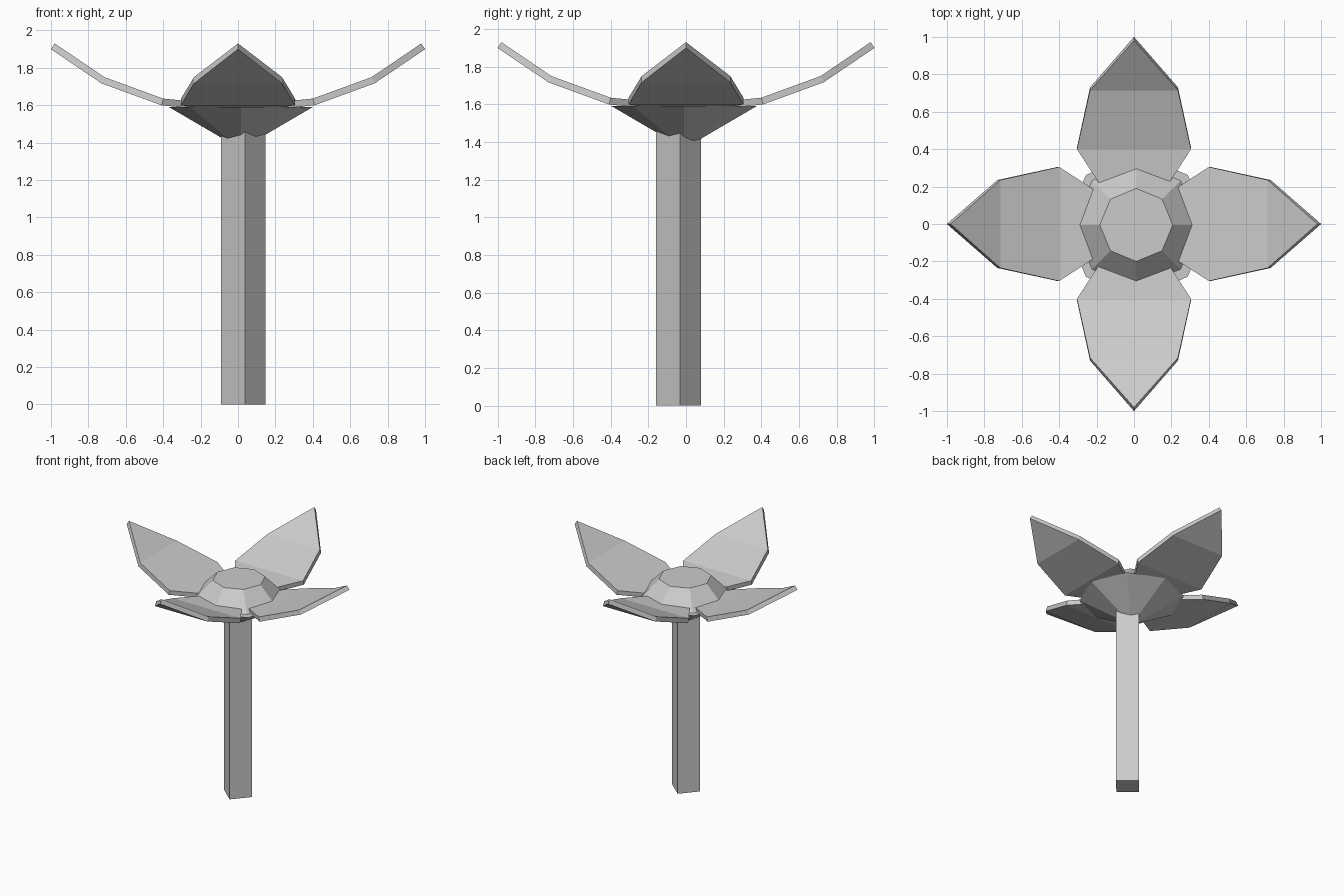
import bpy
import bmesh
import math
from mathutils import Matrix

cube = bpy.data.objects.get("Cube")
if cube:
    bpy.data.objects.remove(cube, do_unlink=True)

# One plain grey for the whole flower
GREY = (0.6, 0.6, 0.6, 1)
grey = bpy.data.materials.new("light_grey")
grey.use_nodes = True
grey.diffuse_color = GREY
grey.node_tree.nodes["Principled BSDF"].inputs["Base Color"].default_value = GREY


def add_object(name, bm):
    mesh = bpy.data.meshes.new(name)
    bm.to_mesh(mesh)
    bm.free()
    mesh.materials.append(grey)
    obj = bpy.data.objects.new(name, mesh)
    bpy.context.collection.objects.link(obj)
    return obj


def frustum(name, sides, r_low, r_high, z_low, z_high, centre, turn=0):
    """Faceted upright cone section between two heights."""
    bm = bmesh.new()
    place = Matrix.Translation((*centre, (z_low + z_high) / 2))
    bmesh.ops.create_cone(bm, cap_ends=True, segments=sides,
                          radius1=r_low, radius2=r_high, depth=z_high - z_low,
                          matrix=place @ Matrix.Rotation(turn, 4, "Z"))
    return add_object(name, bm)


# Square stem, slightly off centre and turned on its corner
frustum("stem", 4, 0.119, 0.119, 0, 1.5, (0.028, -0.04), math.radians(4))

# Cup under the petals and the dome in the middle
frustum("cup", 8, 0.0, 0.385, 1.365, 1.59, (0.015, -0.01))
frustum("flower_centre", 8, 0.34, 0.195, 1.585, 1.73, (0.012, -0.005))

# Petal outline: distance from the middle, half width, height of upper face
ROWS = [(0.1, 0.11, 1.605), (0.4, 0.305, 1.635), (0.715, 0.235, 1.75)]
TIP = (0.98, 0, 1.93)


def petal(name, angle):
    bm = bmesh.new()
    pairs = [[bm.verts.new((x, side * w, z)) for side in (-1, 1)] for x, w, z in ROWS]
    for (a, b), (c, d) in zip(pairs, pairs[1:]):
        bm.faces.new((a, c, d, b))
    bm.faces.new((pairs[-1][0], bm.verts.new(TIP), pairs[-1][1]))
    bm.transform(Matrix.Rotation(angle, 4, "Z"))
    obj = add_object(name, bm)
    thick = obj.modifiers.new("thickness", "SOLIDIFY")
    thick.thickness = 0.037
    thick.offset = -1


for i, where in enumerate(("left", "back", "right", "front")):
    petal(where + "_petal", i * math.pi / 2)
